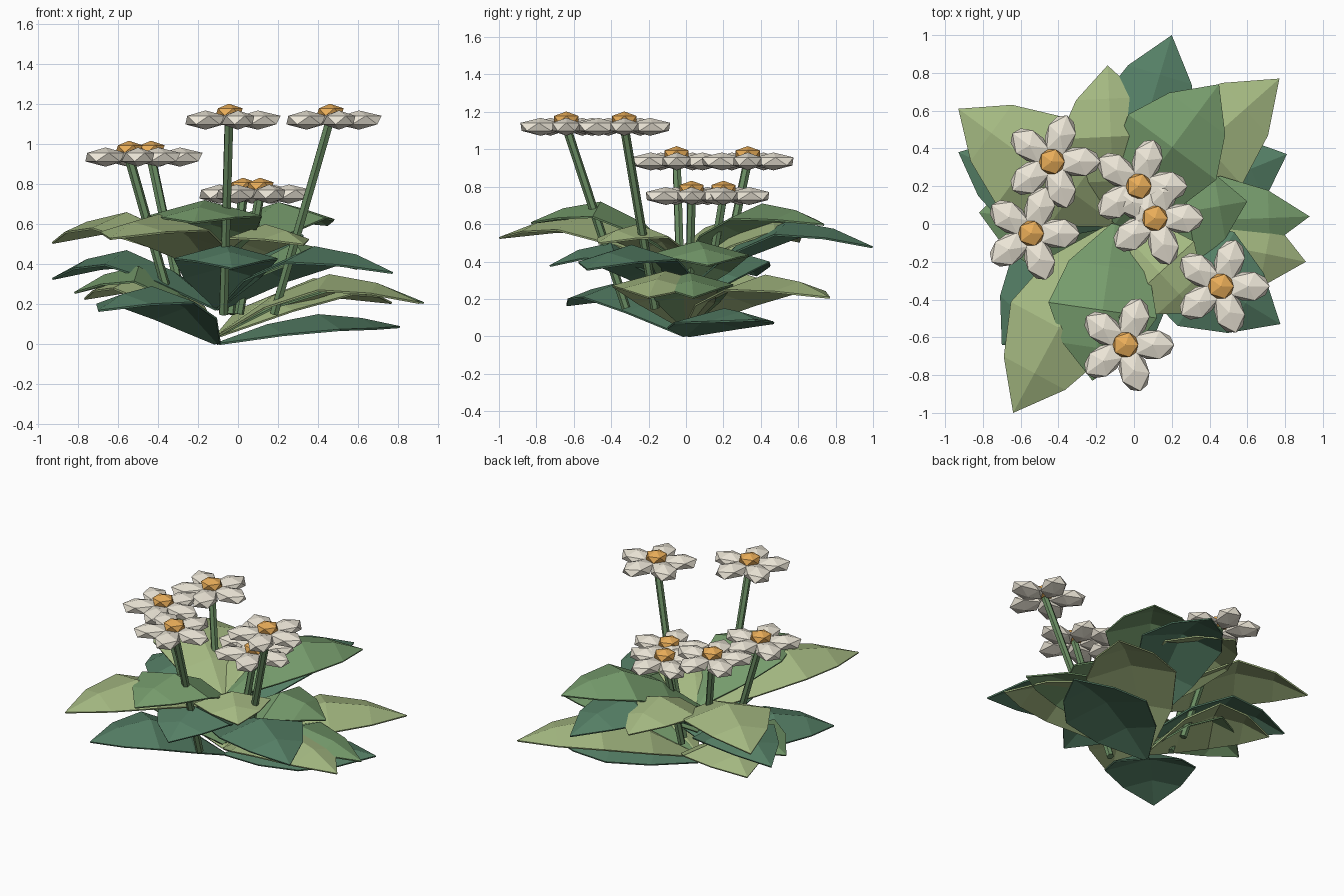
import bpy, bmesh, math
from mathutils import Vector, Matrix

if "Cube" in bpy.data.objects:
    bpy.data.objects.remove(bpy.data.objects["Cube"])

ROOT = Vector((-0.10, 0.0, 0.0))


def material(name, rgb):
    m = bpy.data.materials.new(name)
    m.diffuse_color = (*rgb, 1)
    m.use_nodes = True
    m.node_tree.nodes["Principled BSDF"].inputs["Base Color"].default_value = m.diffuse_color
    return m


DARK = material("dark_green", (0.09, 0.21, 0.13))
MID = material("mid_green", (0.18, 0.33, 0.15))
LIGHT = material("light_green", (0.37, 0.48, 0.22))
STEM = material("stem_green", (0.14, 0.26, 0.12))
PETAL = material("petal_cream", (0.84, 0.79, 0.68))
HEART = material("heart_orange", (0.82, 0.42, 0.10))


def finish(bm, name, mat):
    me = bpy.data.meshes.new(name)
    bm.to_mesh(me)
    bm.free()
    ob = bpy.data.objects.new(name, me)
    me.materials.append(mat)
    bpy.context.collection.objects.link(ob)
    return ob


# leaf profile rows: distance along, half width, share of rise to the peak
ROWS = [(0.0, 0.02, 0.0), (0.27, 0.215, 0.64), (0.55, 0.29, 1.0), (0.79, 0.185, None)]


def leaf(name, tip, base, peak, mat, width=1.0):
    tip = Vector(tip)
    run = Vector((tip.x - ROOT.x, tip.y - ROOT.y, 0))
    side = Vector((-run.y, run.x, 0)).normalized()
    bm = bmesh.new()
    rows = []
    for t, w, h in ROWS:
        z = tip.z + (peak - tip.z) * 0.68 if h is None else base + (peak - base) * h
        mid = ROOT + run * t + Vector((0, 0, z))
        w *= width
        droop = Vector((0, 0, min(0.27 * w, z * 0.5)))
        rows.append([bm.verts.new(p) for p in
                     (mid + side * w - droop, mid, mid - side * w - droop)])
    for a, b in zip(rows, rows[1:]):
        for i in (0, 1):
            bm.faces.new((a[i], a[i + 1], b[i + 1], b[i]))
    end = bm.verts.new(tip)
    for i in (0, 1):
        bm.faces.new((rows[-1][i], rows[-1][i + 1], end))
    bmesh.ops.recalc_face_normals(bm, faces=bm.faces)
    if sum(f.normal.z for f in bm.faces) < 0:
        bmesh.ops.reverse_faces(bm, faces=bm.faces)
    ob = finish(bm, name, mat)
    mod = ob.modifiers.new("thickness", 'SOLIDIFY')
    mod.thickness = 0.01
    return ob


# leaves in rising tiers: tip, base height, peak height, colour, width
LEAVES = [
    ("low_leaf", (0.81, 0.37, 0.09), 0.01, 0.15, DARK, 1.0),
    ("low_leaf", (-0.70, -0.64, 0.17), 0.01, 0.29, DARK, 1.0),
    ("low_leaf", (0.77, 0.77, 0.21), 0.05, 0.33, LIGHT, 1.0),
    ("low_leaf", (0.91, -0.20, 0.21), 0.05, 0.35, LIGHT, 1.0),
    ("low_leaf", (0.93, 0.04, 0.21), 0.05, 0.34, MID, 0.8),
    ("low_leaf", (-0.77, 0.42, 0.23), 0.05, 0.36, LIGHT, 1.0),
    ("low_leaf", (-0.82, 0.06, 0.26), 0.08, 0.39, MID, 0.95),
    ("middle_leaf", (0.775, -0.53, 0.36), 0.18, 0.49, DARK, 1.0),
    ("middle_leaf", (-0.93, 0.38, 0.33), 0.18, 0.47, DARK, 0.9),
    ("middle_leaf", (-0.03, -0.73, 0.38), 0.19, 0.50, DARK, 0.9),
    ("middle_leaf", (0.20, 1.00, 0.48), 0.25, 0.62, DARK, 0.95),
    ("middle_leaf", (0.60, 0.12, 0.38), 0.22, 0.51, MID, 0.95),
    ("high_leaf", (-0.93, 0.61, 0.51), 0.36, 0.66, LIGHT, 1.0),
    ("high_leaf", (-0.64, -1.00, 0.53), 0.36, 0.65, LIGHT, 1.0),
    ("high_leaf", (-0.14, 0.84, 0.52), 0.36, 0.64, LIGHT, 0.95),
    ("high_leaf", (0.33, -0.47, 0.50), 0.36, 0.60, LIGHT, 0.85),
    ("high_leaf", (0.45, 0.74, 0.60), 0.40, 0.71, MID, 1.0),
    ("high_leaf", (-0.22, -0.83, 0.61), 0.40, 0.72, MID, 1.0),
]
for i, (name, *spec) in enumerate(LEAVES, 1):
    leaf(f"{name}_{i}", *spec)


def ico(bm, mat):
    bmesh.ops.create_icosphere(bm, subdivisions=1, radius=1, matrix=mat)


def flower(i, x, y, z):
    head = Vector((x, y, z))
    # five faceted petals
    bm = bmesh.new()
    for k in range(5):
        ico(bm, Matrix.Translation(head) @ Matrix.Rotation(math.radians(72 * k), 4, 'Z')
            @ Matrix.Translation((0.145, 0, 0)) @ Matrix.Diagonal((0.126, 0.088, 0.048, 1)))
    finish(bm, f"petals_{i}", PETAL)
    # flower heart
    bm = bmesh.new()
    ico(bm, Matrix.Translation(head + Vector((0, 0, 0.04))) @ Matrix.Diagonal((0.076, 0.076, 0.042, 1)))
    finish(bm, f"flower_heart_{i}", HEART)
    # leaning stem
    foot = (ROOT + Vector((x, y, 0))) / 2 + Vector((0, 0, 0.15))
    d = head - foot
    bm = bmesh.new()
    bmesh.ops.create_cone(bm, cap_ends=True, segments=6, radius1=0.024, radius2=0.024,
                          depth=d.length,
                          matrix=Matrix.Translation((head + foot) / 2)
                          @ d.to_track_quat('Z', 'Y').to_matrix().to_4x4())
    finish(bm, f"stem_{i}", STEM)


for i, p in enumerate([(0.46, -0.33, 1.12), (-0.045, -0.64, 1.12),
                       (-0.435, 0.33, 0.935), (-0.545, -0.05, 0.935),
                       (0.025, 0.20, 0.75), (0.11, 0.03, 0.75)], 1):
    flower(i, *p)
